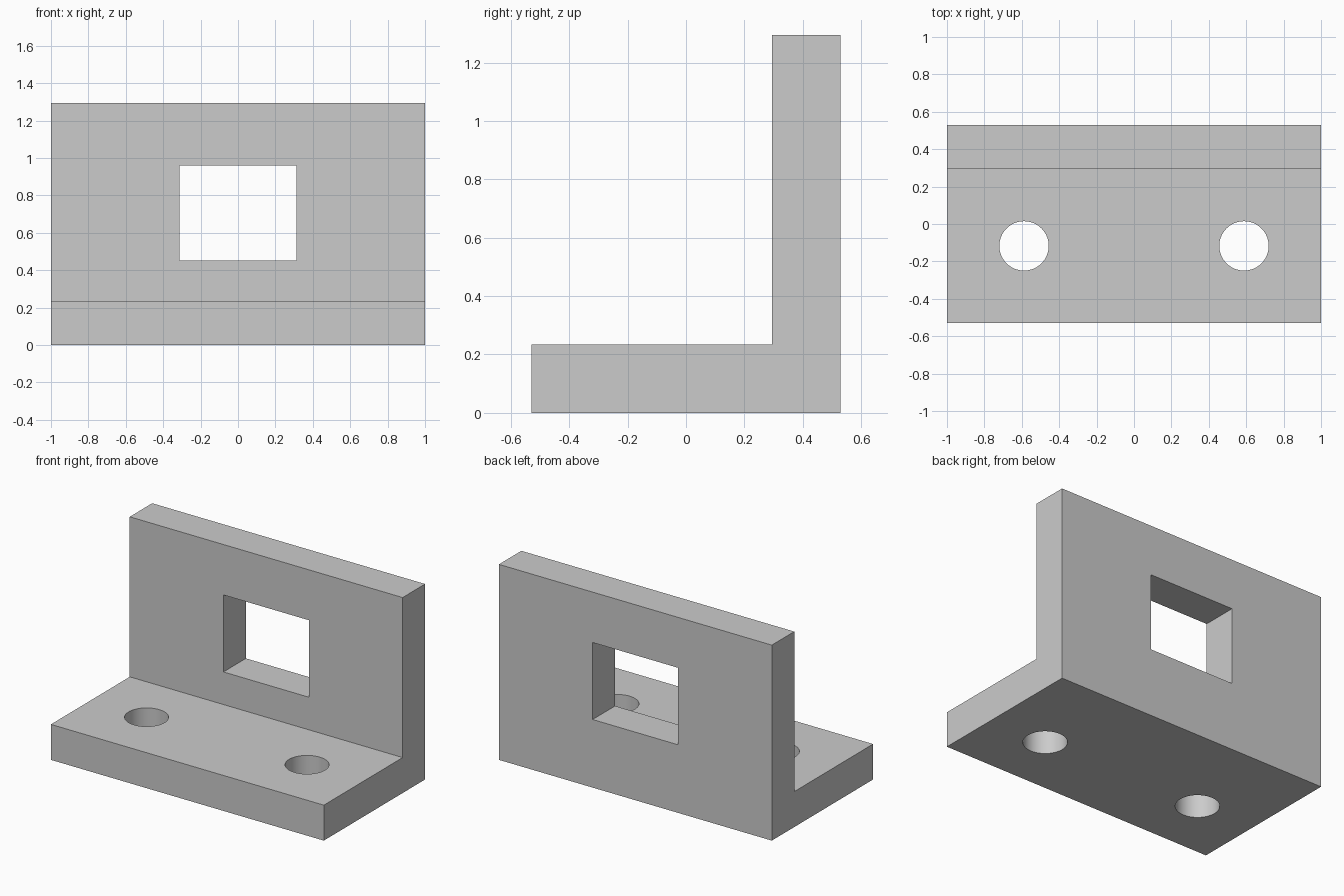
import bpy
import math

cube = bpy.data.objects.get("Cube")
if cube:
    bpy.data.objects.remove(cube, do_unlink=True)

HALF_X, HALF_Y, HEIGHT, THICK = 1.0, 0.53, 1.295, 0.235

grey = bpy.data.materials.new("light grey metal")
grey.use_nodes = True
colour = (0.6, 0.6, 0.6, 1)
grey.diffuse_color = colour
grey.node_tree.nodes["Principled BSDF"].inputs["Base Color"].default_value = colour

# L-shaped section swept across the width
section = [(-HALF_Y, 0), (HALF_Y, 0), (HALF_Y, HEIGHT),
           (HALF_Y - THICK, HEIGHT), (HALF_Y - THICK, THICK), (-HALF_Y, THICK)]
n = len(section)
verts = [(x, y, z) for x in (-HALF_X, HALF_X) for y, z in section]
faces = [tuple(reversed(range(n))), tuple(range(n, 2 * n))]
faces += [(i, (i + 1) % n, (i + 1) % n + n, i + n) for i in range(n)]
mesh = bpy.data.meshes.new("angle_bracket")
mesh.from_pydata(verts, [], faces)
mesh.materials.append(grey)
bracket = bpy.data.objects.new("angle_bracket", mesh)
bpy.context.collection.objects.link(bracket)


def cut(cutter, name):
    """Subtract a hidden cutter from the bracket."""
    cutter.name = name
    cutter.data.materials.append(grey)
    cutter.hide_render = True
    mod = bracket.modifiers.new(name, "BOOLEAN")
    mod.operation = "DIFFERENCE"
    mod.solver = "EXACT"
    mod.object = cutter
    bpy.context.view_layer.objects.active = bracket
    bpy.ops.object.modifier_apply(modifier=name)
    bpy.data.objects.remove(cutter, do_unlink=True)


# Rectangular window through the upright plate
bpy.ops.mesh.primitive_cube_add(size=1, location=(0, HALF_Y - THICK / 2, 0.706))
window = bpy.context.object
window.scale = (0.626, THICK * 2, 0.51)
bpy.context.view_layer.update()
cut(window, "window_cutter")

# Pair of round bolt holes through the base plate
for side, label in ((-1, "right"), (1, "left")):
    bpy.ops.mesh.primitive_cylinder_add(vertices=64, radius=0.132, depth=THICK * 2,
                                        location=(side * 0.588, -0.117, THICK / 2))
    cut(bpy.context.object, label + "_bolt_hole_cutter")

# Smooth hole walls, crisp plate edges
bpy.ops.object.select_all(action="DESELECT")
bracket.select_set(True)
bpy.context.view_layer.objects.active = bracket
bpy.ops.object.shade_smooth_by_angle(angle=math.radians(30))
